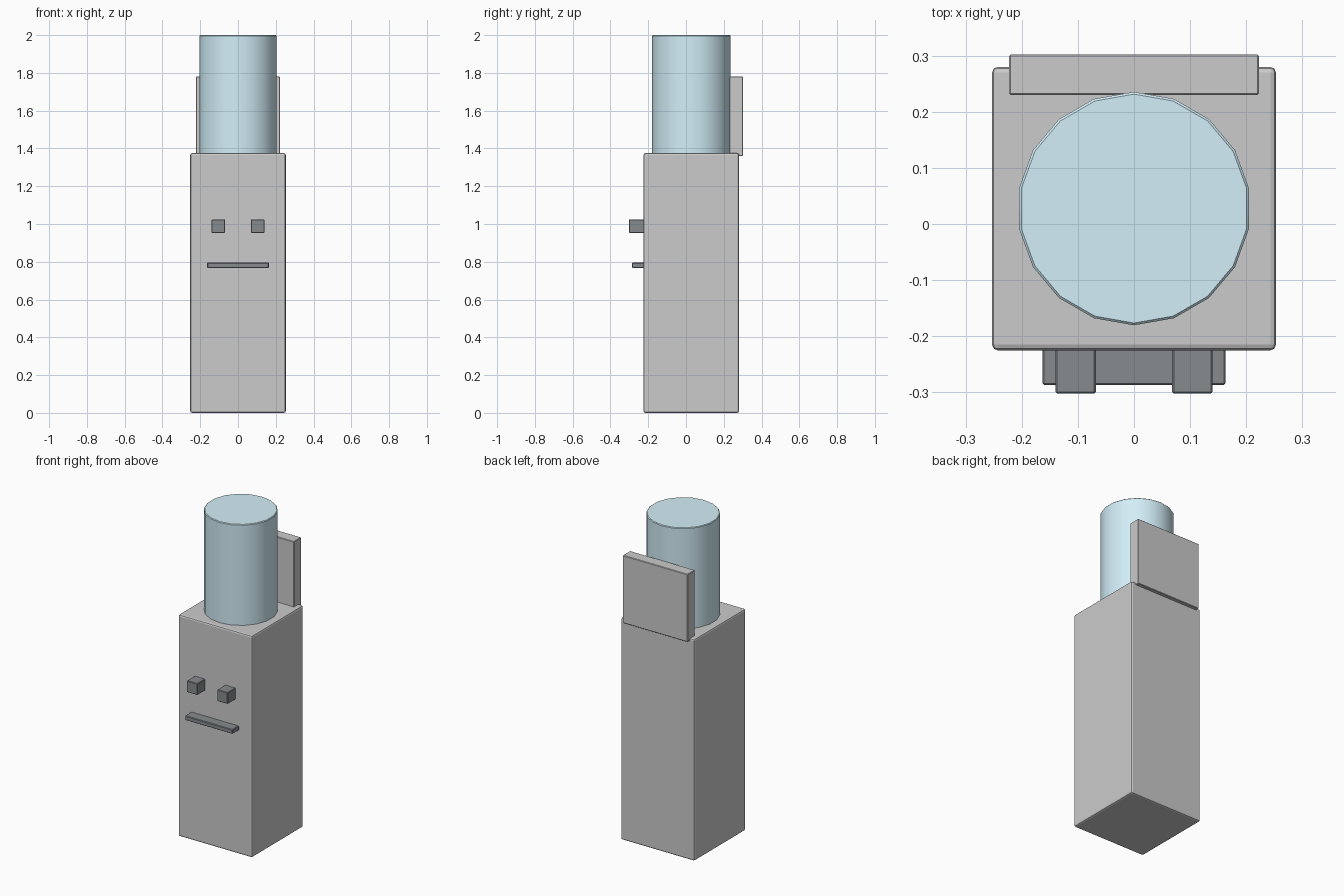
import bpy
import math

if "Cube" in bpy.data.objects:
    bpy.data.objects.remove(bpy.data.objects["Cube"])


def material(name, colour):
    mat = bpy.data.materials.new(name)
    mat.diffuse_color = (*colour, 1)
    mat.use_nodes = True
    mat.node_tree.nodes["Principled BSDF"].inputs["Base Color"].default_value = mat.diffuse_color
    return mat


def finish(obj, name, bevel, segments, mat):
    obj.name = name
    if mat:
        obj.data.materials.append(mat)
    mod = obj.modifiers.new("soft_edges", 'BEVEL')
    mod.width = bevel
    mod.segments = segments
    mod.limit_method = 'ANGLE'
    mod.angle_limit = math.radians(40)
    return obj


def box(name, x, y, z, bevel, segments=1, mat=None):
    """Box from (min, max) ranges on each axis."""
    spans = (x, y, z)
    bpy.ops.mesh.primitive_cube_add(size=1, location=[(a + b) / 2 for a, b in spans])
    obj = bpy.context.object
    obj.scale = [b - a for a, b in spans]
    bpy.ops.object.transform_apply(location=False, rotation=False, scale=True)
    return finish(obj, name, bevel, segments, mat)


dark = material("dark_plastic", (0.24, 0.26, 0.27))
blue = material("blue_bottle", (0.65, 0.86, 0.94))

# Main cabinet
box("cabinet", (-0.253, 0.253), (-0.225, 0.28), (0, 1.375), 0.01, 2)

# Upright panel behind the bottle
box("back_panel", (-0.223, 0.223), (0.23, 0.302), (1.36, 1.78), 0.003)

# Two taps and the drip ledge below them
for side, label in ((-1, "left"), (1, "right")):
    x = sorted((side * 0.068, side * 0.14))
    box(f"{label}_tap", x, (-0.302, -0.215), (0.953, 1.024), 0.003, mat=dark)
box("drip_ledge", (-0.163, 0.163), (-0.287, -0.215), (0.768, 0.795), 0.003, mat=dark)

# Water bottle, 18 sides with a vertex facing the back
z0, z1 = 1.37, 2.0
bpy.ops.mesh.primitive_cylinder_add(vertices=18, radius=0.208, depth=z1 - z0,
                                    location=(0, 0.0275, (z0 + z1) / 2))
bottle = finish(bpy.context.object, "bottle", 0.004, 1, blue)
bpy.ops.object.shade_smooth_by_angle(angle=math.radians(30))
